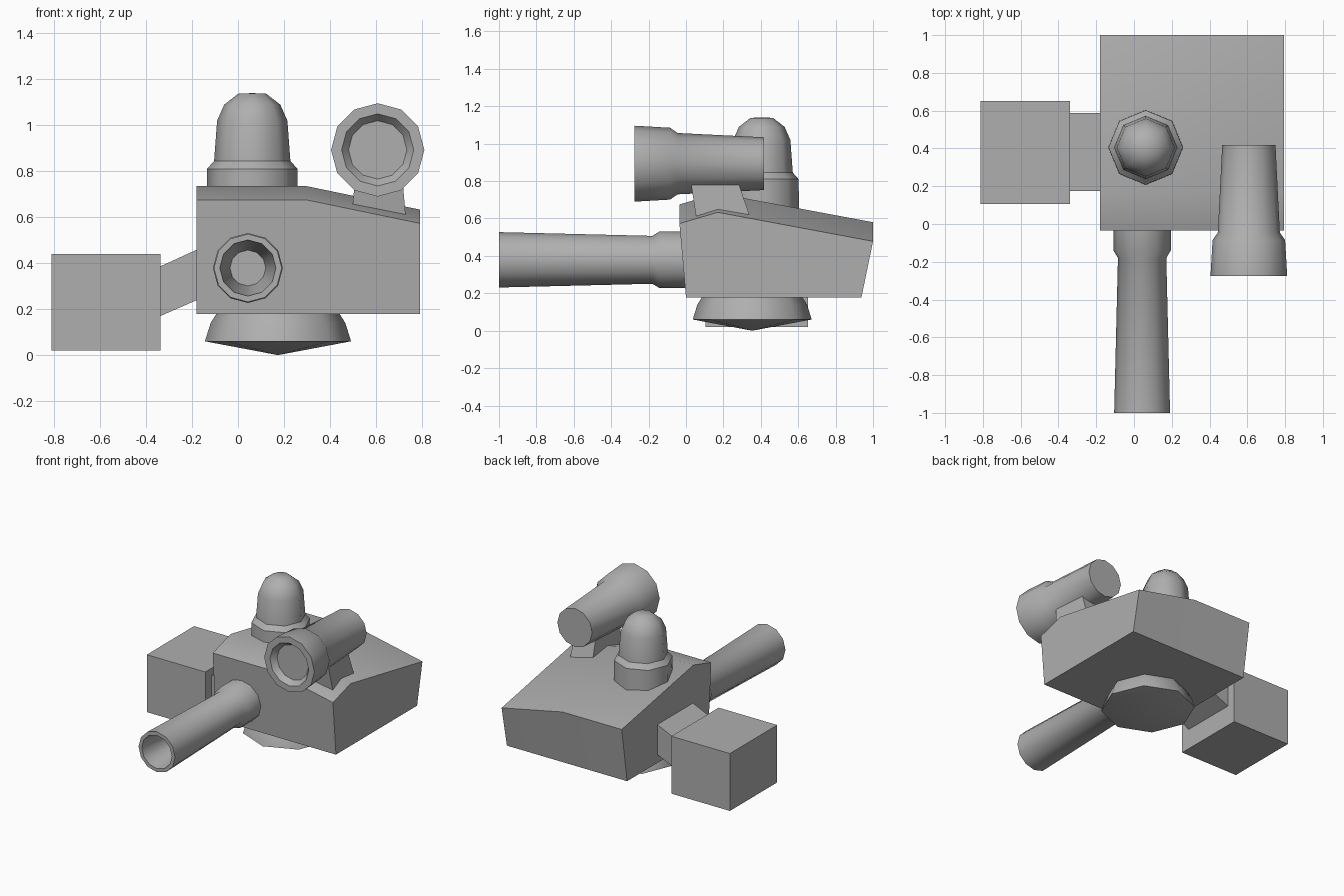
import bpy, bmesh, math

if "Cube" in bpy.data.objects:
    bpy.data.objects.remove(bpy.data.objects["Cube"])

# Dark grey finish shared by every part
grey = bpy.data.materials.new("dark_grey")
grey.diffuse_color = (0.43, 0.43, 0.43, 1)
grey.use_nodes = True
grey.node_tree.nodes["Principled BSDF"].inputs["Base Color"].default_value = grey.diffuse_color


def finish(name, bm, smooth=None):
    bmesh.ops.recalc_face_normals(bm, faces=bm.faces)
    mesh = bpy.data.meshes.new(name)
    bm.to_mesh(mesh)
    bm.free()
    mesh.materials.append(grey)
    obj = bpy.data.objects.new(name, mesh)
    bpy.context.collection.objects.link(obj)
    if smooth:
        bpy.ops.object.select_all(action='DESELECT')
        obj.select_set(True)
        bpy.context.view_layer.objects.active = obj
        bpy.ops.object.shade_smooth_by_angle(angle=math.radians(smooth))
    return obj


def loft(name, rings, smooth=None, creases=()):
    """Join successive vertex rings, close both ends, keep creased rings sharp."""
    bm = bmesh.new()
    loops = [[bm.verts.new(p) for p in ring] for ring in rings]
    for a, b in zip(loops, loops[1:]):
        n = len(a)
        for i in range(n):
            j = (i + 1) % n
            bm.faces.new((a[i], a[j], b[j], b[i]))
    bm.faces.new(loops[0])
    bm.faces.new(loops[-1])
    for k in creases:
        for i, v in enumerate(loops[k]):
            bm.edges.get((v, loops[k][i - 1])).smooth = False
    bmesh.ops.remove_doubles(bm, verts=bm.verts, dist=0.0005)
    return finish(name, bm, smooth)


def lathe(name, centre, profile, sides, axis='Z', smooth=48, creases=()):
    """Profile is (radius, position along the axis)."""
    rings = []
    for r, t in profile:
        ring = []
        for i in range(sides):
            a = math.tau * i / sides
            u, v = r * math.cos(a), r * math.sin(a)
            if axis == 'Z':
                ring.append((centre[0] + u, centre[1] + v, t))
            else:
                ring.append((centre[0] + u, t, centre[1] + v))
        rings.append(ring)
    return loft(name, rings, smooth, creases)


def rect(x0, x1, y0, y1, z, inset=0.0):
    """Rectangle whose back edge can be inset at both ends."""
    return [(x0, y0, z), (x1, y0, z), (x1 - inset, y1, z), (x0 + inset, y1, z)]


def slab(x, y0, y1, z0, z1):
    return [(x, y0, z0), (x, y1, z0), (x, y1, z1), (x, y0, z1)]


# Turret body: side profile repeated across, dropping toward the right
def body_section(x, drop):
    profile = [(0.0, 0.178), (0.938, 0.178), (1.0, 0.58 - drop),
               (0.17, 0.735 - drop), (-0.035, 0.675 - drop)]
    return [(x, y, z) for y, z in profile]


loft("turret_body", [body_section(-0.18, 0), body_section(0.30, 0),
                     body_section(0.793, 0.102)], 35)

# Swivel base with pointed underside
lathe("swivel_base", (0.174, 0.354),
      [(0.0001, 0.0), (0.318, 0.06), (0.293, 0.14), (0.255, 0.20)], 8)

# Hatch collar and dome
lathe("dome", (0.062, 0.405),
      [(0.2, 0.58), (0.197, 0.81), (0.166, 0.845), (0.153, 1.02),
       (0.122, 1.09), (0.06, 1.138), (0.0001, 1.14)], 8, creases=(1, 2))

# Gun barrel with root flange and deep muzzle
lathe("gun_barrel", (0.043, 0.379),
      [(0.152, 0.05), (0.152, -0.14), (0.128, -0.18), (0.148, -1.0),
       (0.122, -1.0), (0.078, -0.72)], 12, 'Y')

# Searchlight housing with recessed lens
lathe("searchlight", (0.608, 0.893),
      [(0.141, 0.418), (0.164, -0.045), (0.192, -0.085), (0.203, -0.275),
       (0.157, -0.275), (0.127, -0.235)], 12, 'Y')

# Searchlight mount, narrower toward the back
loft("searchlight_mount", [rect(0.49, 0.733, 0.06, 0.355, 0.57, 0.03),
                           rect(0.512, 0.714, 0.027, 0.283, 0.785, 0.02)])

# Side box and its sloped bracket
loft("side_box", [rect(-0.812, -0.338, 0.105, 0.652, 0.02),
                  rect(-0.812, -0.338, 0.105, 0.652, 0.44)])
loft("box_bracket", [slab(-0.345, 0.175, 0.588, 0.167, 0.383),
                     slab(-0.17, 0.175, 0.588, 0.243, 0.463)])
